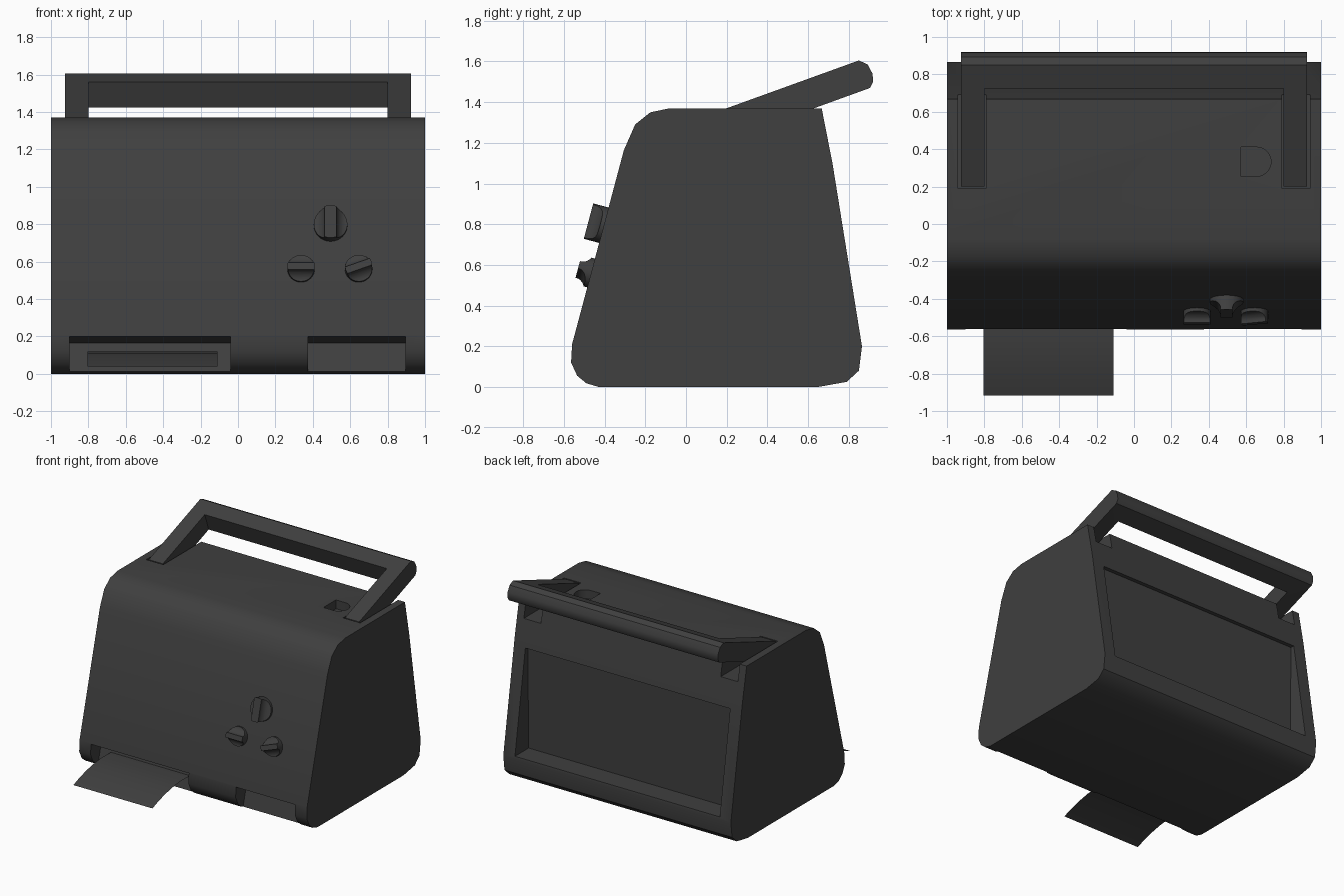
import bpy, bmesh, math
from mathutils import Matrix, Vector

if "Cube" in bpy.data.objects:
    bpy.data.objects.remove(bpy.data.objects["Cube"])

dark = bpy.data.materials.new("dark_grey")
dark.diffuse_color = (0.05, 0.05, 0.05, 1)
dark.use_nodes = True
dark.node_tree.nodes["Principled BSDF"].inputs["Base Color"].default_value = dark.diffuse_color

PLACE = {"x": lambda a, b, t: (t, a, b),
         "y": lambda a, b, t: (a, t, b),
         "z": lambda a, b, t: (a, b, t)}


def make_object(name, bm):
    mesh = bpy.data.meshes.new(name)
    bm.to_mesh(mesh)
    bm.free()
    mesh.materials.append(dark)
    obj = bpy.data.objects.new(name, mesh)
    bpy.context.collection.objects.link(obj)
    return obj


def prism(name, outline, lo, hi, axis="x"):
    """Closed outline extruded from lo to hi along an axis."""
    bm = bmesh.new()
    ends = [[bm.verts.new(PLACE[axis](a, b, t)) for a, b in outline] for t in (lo, hi)]
    bm.faces.new(ends[0])
    bm.faces.new(ends[1])
    n = len(outline)
    for i in range(n):
        j = (i + 1) % n
        bm.faces.new((ends[0][i], ends[0][j], ends[1][j], ends[1][i]))
    bmesh.ops.recalc_face_normals(bm, faces=bm.faces[:])
    return make_object(name, bm)


def boolean(obj, tool, operation="DIFFERENCE"):
    """Apply a boolean and discard the tool object."""
    mod = obj.modifiers.new("cut", "BOOLEAN")
    mod.operation, mod.solver, mod.object = operation, "EXACT", tool
    deps = bpy.context.evaluated_depsgraph_get()
    mesh = bpy.data.meshes.new_from_object(obj.evaluated_get(deps))
    obj.modifiers.clear()
    obj.data = mesh
    bpy.data.objects.remove(tool)


def smooth(obj, degrees=35):
    bpy.ops.object.select_all(action="DESELECT")
    obj.select_set(True)
    bpy.context.view_layer.objects.active = obj
    bpy.ops.object.shade_smooth_by_angle(angle=math.radians(degrees))


# Body: tapered side profile with rounded corners
body = prism("body", [
    (-0.43, 0), (0.65, 0), (0.79, 0.025), (0.85, 0.08), (0.865, 0.2),
    (0.72, 1.1), (0.667, 1.37), (-0.08, 1.37), (-0.175, 1.35), (-0.25, 1.29),
    (-0.305, 1.165), (-0.56, 0.21), (-0.565, 0.12), (-0.535, 0.055), (-0.49, 0.018)], -1, 1)

# Two recesses along the lower front
for x0, x1 in ((-0.9, -0.04), (0.375, 0.895)):
    boolean(body, prism("slot_cutter", [
        (-0.75, 0.252), (-0.43, 0.165), (-0.475, -0.003), (-0.49, -0.05), (-0.75, -0.05)], x0, x1))

# Recessed upright panel in the sloping back
boolean(body, prism("panel_cutter", [(0.69, 0.22), (1.0, 0.22), (1.0, 1.03), (0.7, 1.03)], -0.9, 0.9))

# Slots in the top that hold the handle arms, open to the back
for x0, x1 in ((-0.94, -0.79), (0.79, 0.94)):
    boolean(body, prism("arm_cutter", [(0.19, 1.24), (0.9, 1.24), (0.9, 1.5), (0.19, 1.5)], x0, x1))

# D-shaped finger dip in the top
arc = [(0.655 + 0.078 * math.cos(a), 0.333 + 0.078 * math.sin(a))
       for a in (math.radians(-90 + 15 * i) for i in range(13))]
boolean(body, prism("dip_cutter", arc + [(0.573, 0.411), (0.573, 0.255)], 1.3, 1.5, "z"))
smooth(body)

# Carrying handle: slanted block with the middle cut away
handle = prism("handle", [
    (0.2, 1.37), (0.2, 1.245), (0.285, 1.245), (0.905, 1.47), (0.92, 1.5),
    (0.917, 1.54), (0.893, 1.585), (0.85, 1.605)], -0.925, 0.925)
boolean(handle, prism("handle_cutter", [
    (0.691, 1.655), (0.81, 1.326), (0.8, 1.1), (0.0, 1.1), (0.0, 1.655)], -0.8, 0.8))
smooth(handle)

# Printed sheet curling out of the left recess
bm = bmesh.new()
rows = []
for y, z in ((-0.445, 0.118), (-0.56, 0.12), (-0.66, 0.11), (-0.75, 0.092), (-0.84, 0.067), (-0.917, 0.038)):
    rows.append([bm.verts.new((x, y, z)) for x in (-0.805, -0.11)])
for r, s in zip(rows, rows[1:]):
    bm.faces.new((r[0], s[0], s[1], r[1]))
smooth(make_object("paper_sheet", bm))

# Front knobs: discs with scooped sides leaving a grip bar
up = Vector((0, 0.255, 0.955)).normalized()
out = Vector((1, 0, 0)).cross(up)


def knob(name, x, z, r, h, half_bar, turn):
    circle = [(r * math.cos(a), r * math.sin(a)) for a in (math.tau * i / 32 for i in range(32))]
    obj = prism(name, circle, -0.02, h, "z")
    base = 0.018
    side = [(half_bar + (r - half_bar) * (1 - math.sin(t)), base + (h - base) * (1 - math.cos(t)))
            for t in (math.pi / 2 * i / 6 for i in range(7))]
    edge = [(r * 1.1, -0.05), (r * 1.1, base)] + side[:-1] + [(half_bar, h + 0.03)]
    outline = edge + [(-a, b) for a, b in reversed(edge)]
    boolean(obj, prism("grip_shape", outline, -0.2, 0.2, "y"), "INTERSECT")
    y = -0.56 + (z - 0.21) * 0.255 / 0.955
    frame = Matrix((Vector((1, 0, 0)), up, out)).transposed().to_4x4()
    obj.data.transform(Matrix.Translation((x, y, z)) @ frame @ Matrix.Rotation(math.radians(turn), 4, "Z"))
    smooth(obj)


knob("large_knob", 0.495, 0.795, 0.09, 0.078, 0.03, 0)
knob("left_knob", 0.337, 0.56, 0.073, 0.068, 0.018, 90)
knob("right_knob", 0.645, 0.56, 0.073, 0.068, 0.018, -70)
